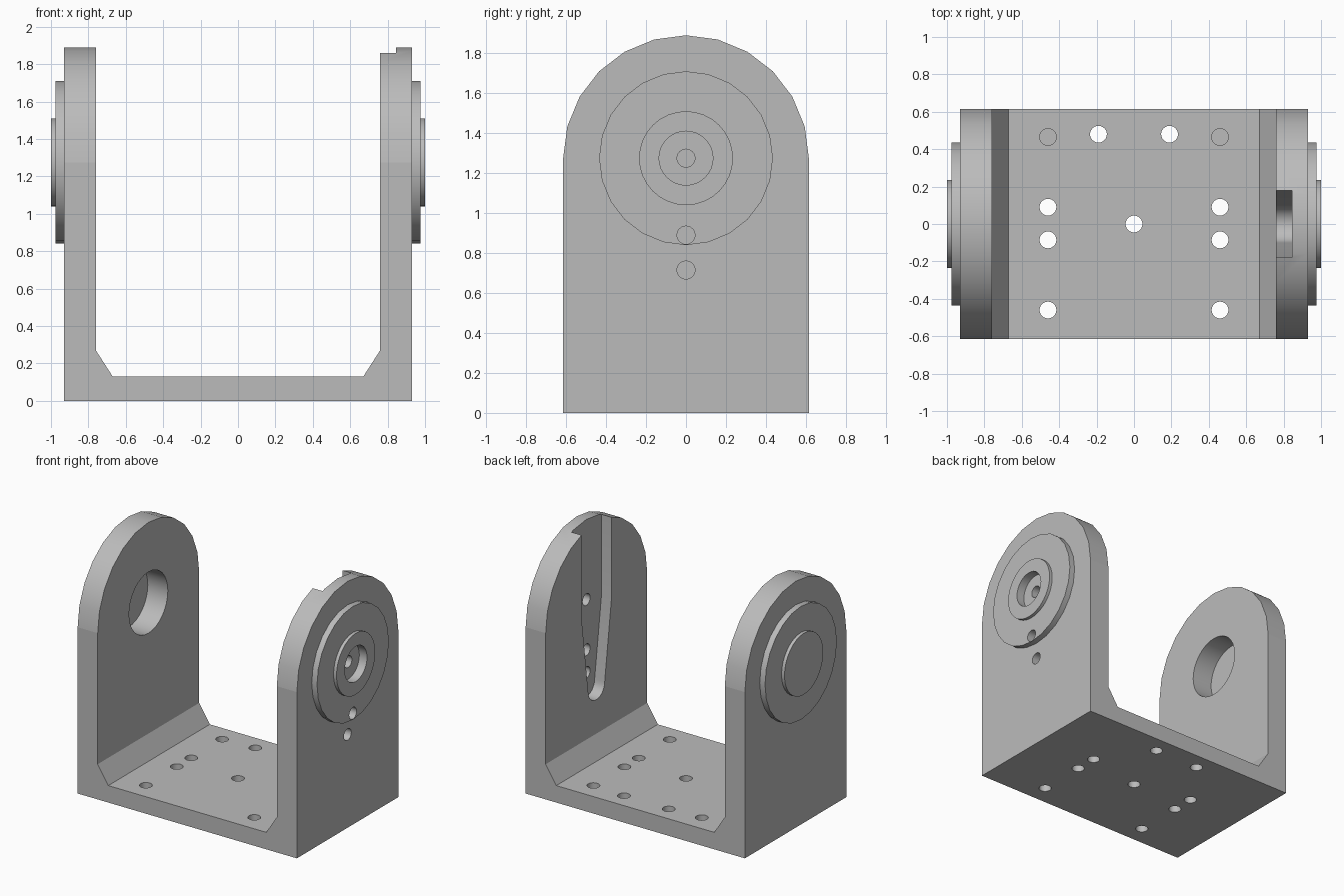
import bpy, bmesh, math
from mathutils import Vector

cube = bpy.data.objects.get("Cube")
if cube:
    bpy.data.objects.remove(cube, do_unlink=True)

PIVOT_Z = 1.275     # height of the pivot axis
HALF_Y = 0.615      # half depth of the bracket
HOLE_R = 0.045

grey = bpy.data.materials.new("plain grey")
grey.use_nodes = True
colour = (0.5, 0.5, 0.5, 1)
grey.diffuse_color = colour
grey.node_tree.nodes["Principled BSDF"].inputs["Base Color"].default_value = colour


def arc(cu, cv, r, start=0, end=360, step=15):
    """Points of an arc, angles in degrees; a full turn drops its last point."""
    count = round((end - start) / step)
    last = count if end - start == 360 else count + 1
    angles = [math.radians(start + step * i) for i in range(last)]
    return [(cu + r * math.cos(a), cv + r * math.sin(a)) for a in angles]


def prism(name, outline, axis, low, high):
    """Extrude a flat outline along one axis between two positions."""
    def place(u, v, w):
        return {"X": (w, u, v), "Y": (u, w, v), "Z": (u, v, w)}[axis]
    bm = bmesh.new()
    face = bm.faces.new([bm.verts.new(place(u, v, low)) for u, v in outline])
    extruded = bmesh.ops.extrude_face_region(bm, geom=[face])["geom"]
    moved = [g for g in extruded if isinstance(g, bmesh.types.BMVert)]
    bmesh.ops.translate(bm, verts=moved, vec=Vector(place(0, 0, high - low)))
    bmesh.ops.recalc_face_normals(bm, faces=bm.faces)
    mesh = bpy.data.meshes.new(name)
    bm.to_mesh(mesh)
    bm.free()
    mesh.materials.append(grey)
    obj = bpy.data.objects.new(name, mesh)
    bpy.context.collection.objects.link(obj)
    return obj


def combine(target, tool, operation):
    """Apply a boolean and discard the tool."""
    mod = target.modifiers.new(operation, "BOOLEAN")
    mod.operation = operation
    mod.solver = "EXACT"
    mod.object = tool
    bpy.context.view_layer.objects.active = target
    bpy.ops.object.modifier_apply(modifier=mod.name)
    bpy.data.objects.remove(tool, do_unlink=True)


def drill(target, outline, axis, low, high):
    combine(target, prism("cutter", outline, axis, low, high), "DIFFERENCE")


# U-shaped bracket with chamfered inner corners
half = [(0.93, 0), (0.93, 2.1), (0.76, 2.1), (0.76, 0.27), (0.67, 0.13)]
profile = half + [(-x, z) for x, z in reversed(half)]
bracket = prism("bracket", profile, "Y", -0.8, 0.8)

# Rounded tops of both side walls
arch = [(-HALF_Y, -0.2), (HALF_Y, -0.2)] + arc(0, PIVOT_Z, HALF_Y, 0, 180)
combine(bracket, prism("arch", arch, "X", -1.2, 1.2), "INTERSECT")

# Stepped round bosses on the outside of each wall
for side in (-1, 1):
    for radius, reach, step in ((0.435, 0.975, 15), (0.235, 1.0, 11.25)):
        low, high = sorted((side * 0.9, side * reach))
        boss = prism("boss", arc(0, PIVOT_Z, radius, step=step), "X", low, high)
        combine(bracket, boss, "UNION")

# Blind bearing pocket in the right wall, counterbore in the left boss
drill(bracket, arc(0, PIVOT_Z, 0.235, step=11.25), "X", -0.93, -0.7)
drill(bracket, arc(0, PIVOT_Z, 0.135, step=11.25), "X", 0.935, 1.1)

# Tapered slot on the inside of the left wall, open at the top
slot = arc(0, 0.63, 0.1, 180, 360) + [(0.18, 1.22), (0.18, 2.1), (-0.18, 2.1), (-0.18, 1.22)]
drill(bracket, slot, "X", 0.7, 0.845)

# Holes from the slot through the left wall
for z in (0.715, 0.89, PIVOT_Z):
    drill(bracket, arc(0, z, HOLE_R), "X", 0.8, 1.1)

# Base holes: through holes, then two blind ones at the back
through = [(0, 0)] + [(s * x, y) for s in (-1, 1)
                      for x, y in ((0.46, 0.09), (0.46, -0.085), (0.46, -0.46), (0.19, 0.48))]
for x, y in through:
    drill(bracket, arc(x, y, HOLE_R), "Z", -0.1, 0.25)
for x in (-0.46, 0.46):
    drill(bracket, arc(x, 0.465, HOLE_R), "Z", 0.03, 0.25)

# Smooth curved faces, keeping the flat wall sides flat
bpy.ops.object.select_all(action="DESELECT")
bracket.select_set(True)
bpy.context.view_layer.objects.active = bracket
bpy.ops.object.shade_smooth_by_angle(angle=math.radians(30))
verts = bracket.data.vertices
for edge in bracket.data.edges:
    if all(abs(verts[i].co.z - PIVOT_Z) < 0.01 and abs(verts[i].co.y) > 0.6 for i in edge.vertices):
        edge.use_edge_sharp = True
